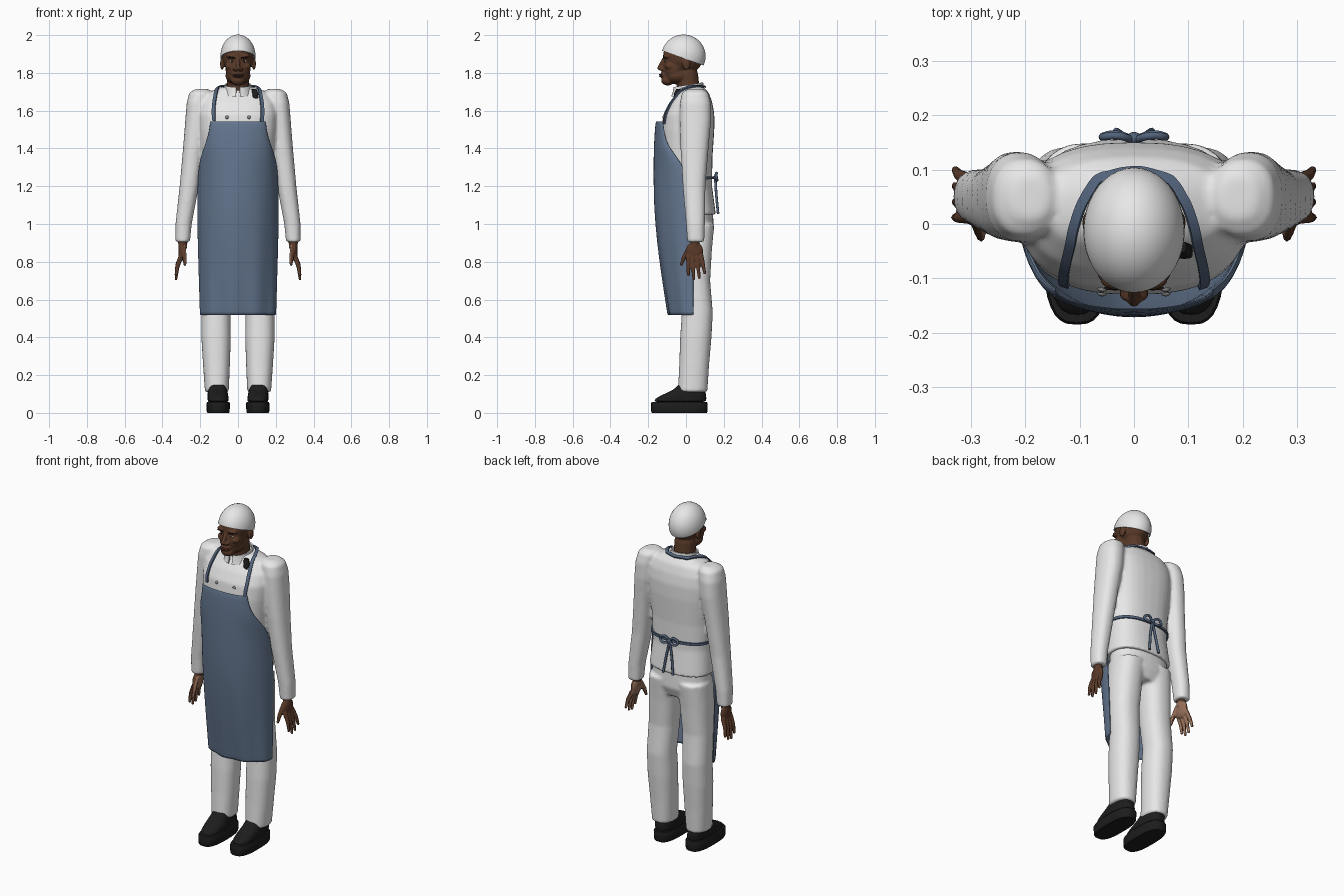
import bpy, bmesh, math
from mathutils import Vector, Matrix
from mathutils.bvhtree import BVHTree

default_cube = bpy.data.objects.get("Cube")
if default_cube:
    bpy.data.objects.remove(default_cube, do_unlink=True)


def material(name, *rgb):
    mat = bpy.data.materials.new(name)
    mat.use_nodes = True
    color = (*rgb, 1)
    mat.diffuse_color = color
    shader = next(n for n in mat.node_tree.nodes if n.type == 'BSDF_PRINCIPLED')
    shader.inputs["Base Color"].default_value = color
    shader.inputs["Roughness"].default_value = 0.8
    return mat


white = material("white_cloth", .8, .8, .8)
blue = material("apron_blue", .13, .185, .28)
dark_blue = material("strap_blue", .085, .125, .2)
skin = material("skin", .1, .042, .022)
palm_skin = material("palm_skin", .3, .16, .1)
black = material("shoe_black", .012, .012, .012)
lip_color = material("lips", .085, .03, .022)
eye_white = material("eye_white", .5, .47, .43)
grey = material("button_grey", .3, .3, .31)
brow_color = material("brow_brown", .015, .009, .007)


def finish(bm, name, *mats, voxel=0, smooth=0, sub=0, solid=0, mirror=False, angle=40):
    """Turn a bmesh into an object with its modifiers baked in."""
    bmesh.ops.recalc_face_normals(bm, faces=bm.faces[:])
    mesh = bpy.data.meshes.new(name)
    bm.to_mesh(mesh)
    bm.free()
    obj = bpy.data.objects.new(name, mesh)
    bpy.context.collection.objects.link(obj)
    if voxel:
        mod = obj.modifiers.new("union", 'REMESH')
        mod.mode, mod.voxel_size = 'VOXEL', voxel
    if smooth:
        mod = obj.modifiers.new("smooth", 'SMOOTH')
        mod.iterations = smooth
    if solid:
        mod = obj.modifiers.new("thickness", 'SOLIDIFY')
        mod.thickness, mod.offset = solid, 0
    if sub:
        obj.modifiers.new("rounding", 'SUBSURF').levels = sub
    if mirror:
        obj.modifiers.new("mirror", 'MIRROR').use_mirror_merge = False
    bpy.context.view_layer.update()
    graph = bpy.context.evaluated_depsgraph_get()
    baked = bpy.data.meshes.new_from_object(obj.evaluated_get(graph))
    obj.modifiers.clear()
    obj.data = baked
    baked.materials.clear()
    for mat in mats:
        baked.materials.append(mat)
    baked.shade_smooth()
    baked.set_sharp_from_angle(angle=math.radians(angle))
    return obj


def tree(obj):
    mesh = obj.data
    return BVHTree.FromPolygons([v.co for v in mesh.vertices], [p.vertices for p in mesh.polygons])


def grid(bm, rows, closed=False):
    """Skin a list of point rows with quads."""
    verts = [[bm.verts.new(p) for p in row] for row in rows]
    count = len(verts[0])
    for a, b in zip(verts, verts[1:]):
        for i in range(count if closed else count - 1):
            j = (i + 1) % count
            bm.faces.new((a[i], a[j], b[j], b[i]))
    return verts


def loft(bm, rings, power=2.3, segs=32):
    """Stack rings of (x, y, z, x radius, y radius) into a closed body."""
    def point(ring, k):
        x, y, z, rx, ry = ring
        c, s = math.cos(math.tau * k / segs), math.sin(math.tau * k / segs)
        bend = lambda v: math.copysign(abs(v) ** (2 / power), v)
        return x + rx * bend(c), y + ry * bend(s), z
    verts = grid(bm, [[point(r, k) for k in range(segs)] for r in rings], True)
    bm.faces.new(verts[0])
    bm.faces.new(verts[-1])


def blob(bm, center, radii, segs=20, turn=0):
    mat = Matrix.Translation(center) @ Matrix.Rotation(turn, 4, 'Y') @ Matrix.Diagonal((*radii, 1))
    bmesh.ops.create_uvsphere(bm, u_segments=segs, v_segments=segs // 2, radius=1, matrix=mat)


def limb(bm, start, end, r0, r1, steps=12):
    for i in range(steps + 1):
        t = i / steps
        blob(bm, Vector(start).lerp(Vector(end), t), [r0 + (r1 - r0) * t] * 3, 12)


def ribbon(name, points, normals, width, mat):
    """Flat band along a path, lying on the given normals."""
    sides = ([], [])
    for i, (p, n) in enumerate(zip(points, normals)):
        along = points[min(i + 1, len(points) - 1)] - points[max(i - 1, 0)]
        across = along.cross(n).normalized() * width / 2
        sides[0].append(p - across)
        sides[1].append(p + across)
    bm = bmesh.new()
    grid(bm, sides)
    return finish(bm, name, mat, solid=.008, smooth=2)


def tube(name, points, radius, mat):
    curve = bpy.data.curves.new(name, 'CURVE')
    curve.dimensions, curve.bevel_depth, curve.use_fill_caps = '3D', radius, True
    spline = curve.splines.new('BEZIER')
    spline.bezier_points.add(len(points) - 1)
    for knot, p in zip(spline.bezier_points, points):
        knot.co, knot.handle_left_type, knot.handle_right_type = p, 'AUTO', 'AUTO'
    curve.resolution_u = 6
    curve.materials.append(mat)
    obj = bpy.data.objects.new(name, curve)
    bpy.context.collection.objects.link(obj)


# Jacket: body and sleeves fused into one cloth surface
bm = bmesh.new()
loft(bm, [(0, .032, 1.05, .188, .126), (0, .02, 1.2, .176, .118), (0, .005, 1.35, .188, .135),
          (0, .01, 1.5, .205, .14), (0, .015, 1.58, .21, .135), (0, .025, 1.64, .2, .115),
          (0, .035, 1.69, .165, .088), (0, .03, 1.725, .09, .065)], 2.5)
for s in (-1, 1):
    loft(bm, [(s * x, y, z, rx, ry) for x, y, z, rx, ry in (
        (.19, .05, 1.715, .035, .04), (.198, .048, 1.695, .06, .07), (.21, .05, 1.64, .062, .082),
        (.217, .05, 1.55, .062, .083), (.235, .045, 1.4, .056, .074), (.258, .043, 1.2, .051, .06),
        (.288, .05, 1.0, .043, .05), (.293, .052, .905, .039, .045))])
jacket = finish(bm, "jacket", white, voxel=.009, smooth=5, angle=60)
jacket_tree = tree(jacket)

# Trousers
bm = bmesh.new()
loft(bm, [(0, .04, .9, .13, .085), (0, .04, .96, .175, .108), (0, .035, 1.12, .17, .105)])
for s in (-1, 1):
    loft(bm, [(s * x, y, z, rx, ry) for x, y, z, rx, ry in (
        (.112, .035, .11, .063, .078), (.114, .043, .25, .071, .079), (.116, .052, .4, .078, .083),
        (.117, .06, .53, .077, .082), (.111, .045, .7, .081, .083), (.102, .042, .86, .087, .095),
        (.09, .045, 1.0, .09, .105))])
finish(bm, "trousers", white, voxel=.009, smooth=5, angle=60)

# Shoes: thick sole and sloping upper
bm = bmesh.new()
loft(bm, [(.105, -.035, 0, .057, .145), (.105, -.035, .008, .061, .149), (.105, -.035, .05, .062, .15),
          (.105, -.035, .058, .058, .146)], 2.8)
finish(bm, "shoe_soles", black, mirror=True)
bm = bmesh.new()
loft(bm, [(.105, -.033, .05, .057, .144), (.105, -.03, .075, .056, .138), (.107, -.005, .1, .054, .112),
          (.108, .015, .12, .052, .085), (.108, .002, .14, .045, .05), (.108, -.01, .155, .036, .028)], 2.6)
finish(bm, "shoe_uppers", black, mirror=True, sub=1)

# Hands: palm, four fingers and thumb, paler on the inner side
bm = bmesh.new()
limb(bm, (.291, .05, .94), (.293, .046, .88), .027, .024)
blob(bm, (.297, .045, .855), (.019, .046, .052))
for i, drop in enumerate((.722, .7, .706, .73)):
    base = Vector((.302, .012 + .023 * i, .83))
    tip = Vector((.328, .012 + .029 * i, drop + .01))
    middle = base.lerp(tip, .5) + Vector((.006, 0, 0))
    limb(bm, base, middle, .013, .011)
    limb(bm, middle, tip, .011, .008)
limb(bm, (.291, .02, .875), (.283, -.012, .82), .016, .012)
limb(bm, (.283, -.012, .82), (.281, -.025, .785), .012, .008)
hands = finish(bm, "hands", skin, palm_skin, voxel=.004, smooth=3, mirror=True, angle=80)
for face in hands.data.polygons:
    inward = -face.normal.x * math.copysign(1, face.center.x)
    face.material_index = int(inward > .45 and face.center.z < .89)

# Head with neck, jaw, nose, brow ridge and ears
bm = bmesh.new()
limb(bm, (0, .02, 1.66), (0, .005, 1.79), .062, .06)
blob(bm, (0, -.014, 1.89), (.083, .108, .1))
blob(bm, (0, -.06, 1.83), (.068, .062, .085))
blob(bm, (0, -.045, 1.785), (.067, .068, .046))
blob(bm, (0, -.097, 1.76), (.038, .035, .027))
limb(bm, (0, -.117, 1.875), (0, -.14, 1.826), .009, .013)
blob(bm, (0, -.115, 1.788), (.03, .024, .018))
for s in (-1, 1):
    blob(bm, (s * .03, -.102, 1.888), (.034, .02, .012))
    blob(bm, (s * .045, -.085, 1.835), (.024, .027, .018))
    blob(bm, (s * .015, -.128, 1.819), (.012, .014, .009))
    blob(bm, (s * .084, .002, 1.848), (.011, .022, .033))
head = finish(bm, "head", skin, voxel=.005, smooth=4, angle=80)
head_tree = tree(head)


def on_face(x, z):
    return head_tree.ray_cast(Vector((x, -1, z)), Vector((0, 1, 0)))[0]


# Eyes, brows and lips
for name, mat, x, z, size, turn in (
        ("eye", eye_white, .032, 1.862, (.013, .004, .006), 0),
        ("iris", brow_color, .032, 1.862, (.006, .006, .006), 0),
        ("brow", brow_color, .035, 1.882, (.021, .004, .004), -.15)):
    for side, s in (("left_", 1), ("right_", -1)):
        bm = bmesh.new()
        blob(bm, on_face(s * x, z), size, 16, s * turn)
        finish(bm, side + name, mat)
for name, z, height in (("upper_lip", 1.791, .005), ("lower_lip", 1.782, .006)):
    bm = bmesh.new()
    blob(bm, on_face(0, z) + Vector((0, .007, 0)), (.026, .013, height))
    finish(bm, name, lip_color)

# Close fitting cap, cut on a slope and flared a little at the rim
bm = bmesh.new()
blob(bm, (0, -.013, 1.888), (.09, .114, .112), 40)
bmesh.ops.bisect_plane(bm, geom=bm.verts[:] + bm.edges[:] + bm.faces[:], plane_co=(0, -.125, 1.917),
                       plane_no=(0, -.075, -.21), clear_outer=True)
finish(bm, "cap", white, solid=.006, angle=50)

# Standing collar, open at the throat
bm = bmesh.new()
rows = []
for z, flare in ((1.675, .012), (1.71, .004), (1.745, 0)):
    row = []
    for k in range(33):
        a = math.radians(-82 + 344 * k / 32)
        lift = (z - 1.675) * (.18 * math.sin(a) - .12)
        row.append(((.068 + flare) * math.cos(a), .012 + (.075 + flare) * math.sin(a), z + lift))
    rows.append(row)
grid(bm, rows)
finish(bm, "collar", white, solid=.008)

# Double breasted buttons
for side, s in (("left_", 1), ("right_", -1)):
    for level, z in (("upper", 1.565), ("lower", 1.47)):
        spot = jacket_tree.ray_cast(Vector((s * .058, -1, z)), Vector((0, 1, 0)))[0]
        bm = bmesh.new()
        blob(bm, spot, (.009, .006, .009), 12)
        finish(bm, side + level + "_button", grey)

# Apron: rows of (z, half width, front y, edge y) wrapped round the front
profile = [(1.545, .145, -.157, -.12), (1.48, .15, -.163, -.115), (1.41, .175, -.166, -.095),
           (1.34, .2, -.168, -.035), (1.26, .209, -.168, .01), (1.1, .214, -.167, .028),
           (.9, .21, -.15, .035), (.7, .204, -.121, .036), (.54, .199, -.095, .036), (.518, .199, -.092, .036)]
bm = bmesh.new()
rows = []
for z, half, front, edge in profile:
    fold = .007 * max(0, 1.2 - z)
    rows.append([(half * math.sin(a), front + (edge - front) * (1 - math.cos(a)) + fold * math.sin(9 * a), z)
                 for a in (math.pi * (k / 40 - .5) for k in range(41))])
grid(bm, rows)
apron = finish(bm, "apron", blue, dark_blue, solid=.007, sub=1)
for face in apron.data.polygons:
    face.material_index = int(face.center.z < .528)

# Neck strap laid over the shoulders
half_path = [Vector(p) for p in ((.137, -.15, 1.53), (.132, -.1, 1.62), (.118, -.04, 1.7),
                                 (.103, .03, 1.74), (.07, .085, 1.74), (0, .105, 1.74))]
path = half_path + [Vector((-p.x, p.y, p.z)) for p in reversed(half_path[:-1])]
points, normals = [], []
for a, b in zip(path, path[1:]):
    for k in range(6):
        spot, normal, *_ = jacket_tree.find_nearest(a.lerp(b, k / 6))
        points.append(spot + normal * .007)
        normals.append(normal)
ribbon("neck_strap", points, normals, .026, dark_blue)

# Waist tie across the back
points, normals = [], []
for k in range(31):
    a = math.radians(8 + 164 * k / 30)
    out = Vector((math.cos(a), math.sin(a), 0))
    spot = Vector((.177 * out.x, .02 + .118 * out.y, 1.245))
    near, normal, *_ = jacket_tree.find_nearest(spot)
    points.append(near + normal * .006)
    normals.append(normal)
ribbon("waist_tie", points, normals, .022, dark_blue)

# Bow with two loops and two tails
for side, s in (("left_", 1), ("right_", -1)):
    tube(side + "bow_loop", [(0, .153, 1.245), (s * .03, .162, 1.27), (s * .058, .16, 1.25),
                             (s * .035, .165, 1.232), (0, .155, 1.243)], .007, dark_blue)
    tube(side + "bow_tail", [(0, .155, 1.245), (s * .017, .16, 1.16), (s * .032, .17, 1.055)], .007, dark_blue)
bm = bmesh.new()
blob(bm, (0, .157, 1.245), (.014, .012, .015))
finish(bm, "bow_knot", dark_blue)

# Small radio clip by the left strap
bm = bmesh.new()
loft(bm, [(.092, -.052, 1.655, .012, .011), (.092, -.05, 1.69, .016, .014), (.084, -.042, 1.715, .012, .01)], 4, 16)
finish(bm, "radio_clip", black)
